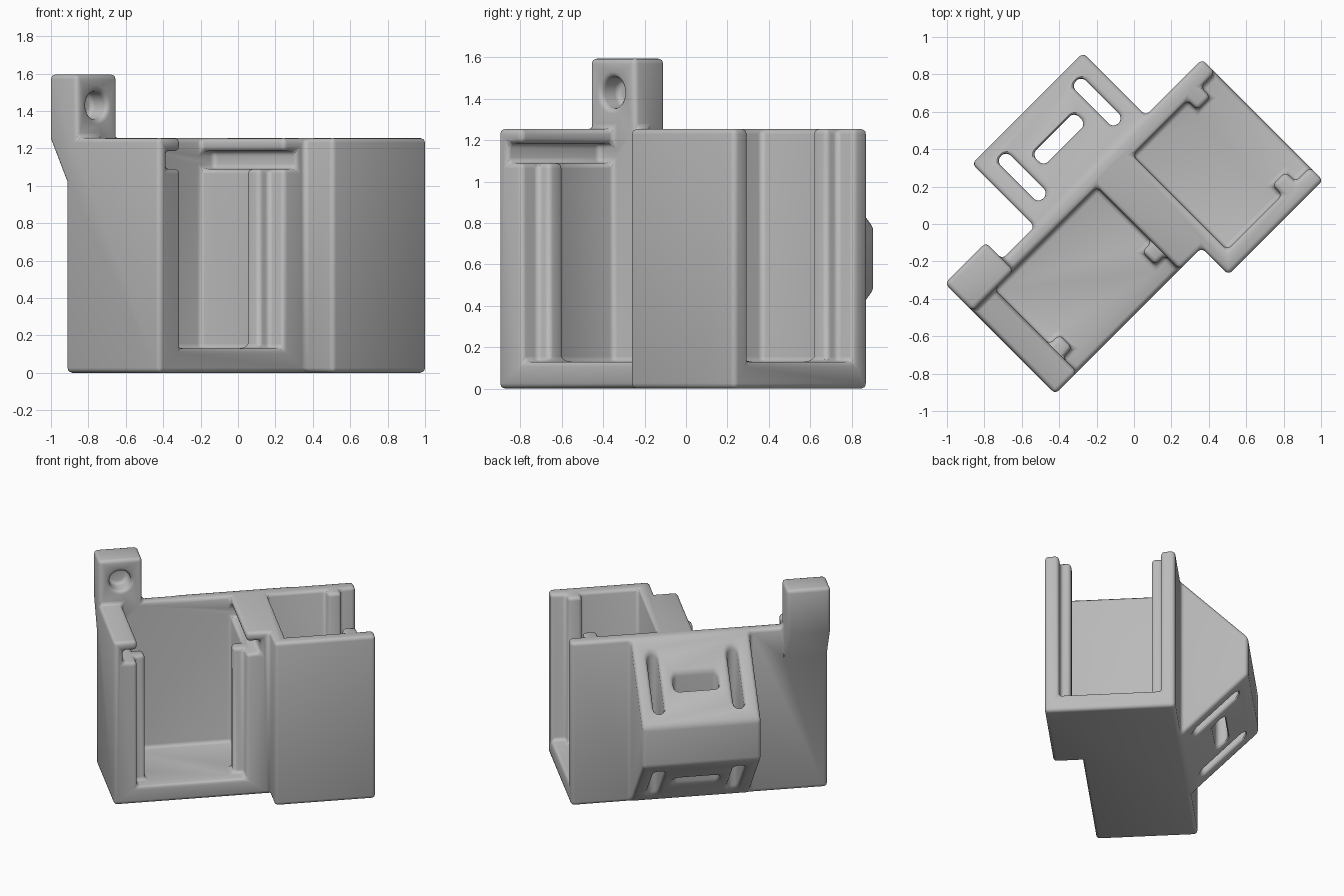
import bpy, bmesh
from math import radians, pi, cos, sin
from mathutils import Matrix

cube = bpy.data.objects.get("Cube")
if cube:
    bpy.data.objects.remove(cube, do_unlink=True)

grey = bpy.data.materials.new("grey_plastic")
grey.use_nodes = True
colour = (0.5, 0.5, 0.5, 1)
grey.diffuse_color = colour
grey.node_tree.nodes["Principled BSDF"].inputs["Base Color"].default_value = colour


def prism(name, outline, lo, hi, axis="z"):
    """Extrude an outline along z, along x (outline is y,z) or along y (outline is x,z)."""
    place = {"z": lambda a, b, t: (a, b, t),
             "x": lambda a, b, t: (t, a, b),
             "y": lambda a, b, t: (a, t, b)}[axis]
    bm = bmesh.new()
    base = bm.faces.new([bm.verts.new(place(a, b, lo)) for a, b in outline])
    extruded = bmesh.ops.extrude_face_region(bm, geom=[base])["geom"]
    moved = [g for g in extruded if isinstance(g, bmesh.types.BMVert)]
    bmesh.ops.translate(bm, verts=moved, vec=place(0, 0, hi - lo))
    bmesh.ops.recalc_face_normals(bm, faces=bm.faces)
    mesh = bpy.data.meshes.new(name)
    bm.to_mesh(mesh)
    bm.free()
    ob = bpy.data.objects.new(name, mesh)
    bpy.context.collection.objects.link(ob)
    return ob


def rect(x0, x1, y0, y1):
    return [(x0, y0), (x1, y0), (x1, y1), (x0, y1)]


def stadium(cx, cy, rx, ry, r, steps=8):
    """Rounded rectangle outline."""
    pts = []
    for q, (sx, sy) in enumerate([(1, 1), (-1, 1), (-1, -1), (1, -1)]):
        for i in range(steps + 1):
            a = (q + i / steps) * pi / 2
            p = (cx + sx * (rx - r) + r * cos(a), cy + sy * (ry - r) + r * sin(a))
            if not pts or abs(p[0] - pts[-1][0]) + abs(p[1] - pts[-1][1]) > 1e-4:
                pts.append(p)
    if abs(pts[0][0] - pts[-1][0]) + abs(pts[0][1] - pts[-1][1]) < 1e-4:
        pts.pop()
    return pts


def bay(a0, a1, back, face, out, s):
    """Cavity outline open past face, with a guide post on each side wall."""
    p0, p1, tip = face - s * 0.21, face - s * 0.11, 0.075
    return [(a0, back), (a0, p0), (a0 + tip, p0), (a0 + tip, p1), (a0, p1), (a0, out),
            (a1, out), (a1, p1), (a1 - tip, p1), (a1 - tip, p0), (a1, p0), (a1, back)]


TOP, FLOOR, BACK = 1.255, 0.13, 0.365

# Two joined holders, rear bracket and raised screw tab
body = prism("double_holder", [(-0.94, BACK), (-0.94, -0.345), (0.165, -0.345),
                               (0.165, -0.55), (0.88, -0.55), (0.88, BACK)], 0, TOP)
bracket = prism("bracket", [(0.32, 0), (BACK, 0), (0.84, 0.475), (0.84, 0.78),
                            (BACK, TOP), (0.32, TOP)], -0.385, 0.455, "x")
tab = prism("screw_tab", [(0.28, 1.0), (BACK, 1.02), (0.49, 1.25), (0.49, 1.595),
                          (0.28, 1.595)], -0.94, -0.63, "x")

# Cavities: the first has shorter posts and a sliding lid groove
swap = [(y, x) for x, y in bay(-0.45, 0.265, 0.255, 0.88, 1.2, 1)]
cutters = [
    prism("cut_bay_one", bay(-0.775, 0.0, 0.28, -0.345, -0.7, -1), FLOOR, 1.2),
    prism("cut_bay_one_top", rect(-0.775, 0.0, -0.7, 0.28), 1.09, 1.9),
    prism("cut_lid_groove", rect(-0.875, 0.1, -0.7, 0.28), 1.09, 1.185),
    prism("cut_bay_two", swap, FLOOR, 1.9),
    # Strap slots through the bracket
    prism("cut_slot_a", stadium(-0.245, 0.6, 0.038, 0.16, 0.037), -0.2, 1.9),
    prism("cut_slot_b", stadium(0.322, 0.6, 0.038, 0.16, 0.037), -0.2, 1.9),
    prism("cut_slot_middle", stadium(0.037, 0.605, 0.16, 0.045, 0.035), -0.2, 1.9),
    # Blind screw hole
    prism("cut_screw_hole", stadium(-0.785, 1.43, 0.075, 0.075, 0.075), 0.1, 0.4, "y"),
]

for part, op in [(bracket, "UNION"), (tab, "UNION")] + [(c, "DIFFERENCE") for c in cutters]:
    part.hide_render = True
    mod = body.modifiers.new(part.name, "BOOLEAN")
    mod.operation, mod.solver, mod.object = op, "EXACT", part

# Merge coplanar pieces, then round every edge
flat = body.modifiers.new("merge_flat", "DECIMATE")
flat.decimate_type, flat.angle_limit = "DISSOLVE", radians(1)
bevel = body.modifiers.new("round_edges", "BEVEL")
bevel.width, bevel.segments = 0.026, 3
bevel.limit_method, bevel.angle_limit = "ANGLE", radians(30)
bevel.use_clamp_overlap = False

# Bake the shape and turn it to its diagonal stance
graph = bpy.context.evaluated_depsgraph_get()
mesh = bpy.data.meshes.new_from_object(body.evaluated_get(graph))
body.modifiers.clear()
body.data = mesh
mesh.transform(Matrix.Rotation(radians(45), 4, "Z"))
mesh.materials.clear()
mesh.materials.append(grey)
for helper in [bracket, tab] + cutters:
    bpy.data.objects.remove(helper, do_unlink=True)

bpy.ops.object.select_all(action="DESELECT")
body.select_set(True)
bpy.context.view_layer.objects.active = body
bpy.ops.object.shade_smooth_by_angle(angle=radians(35))
